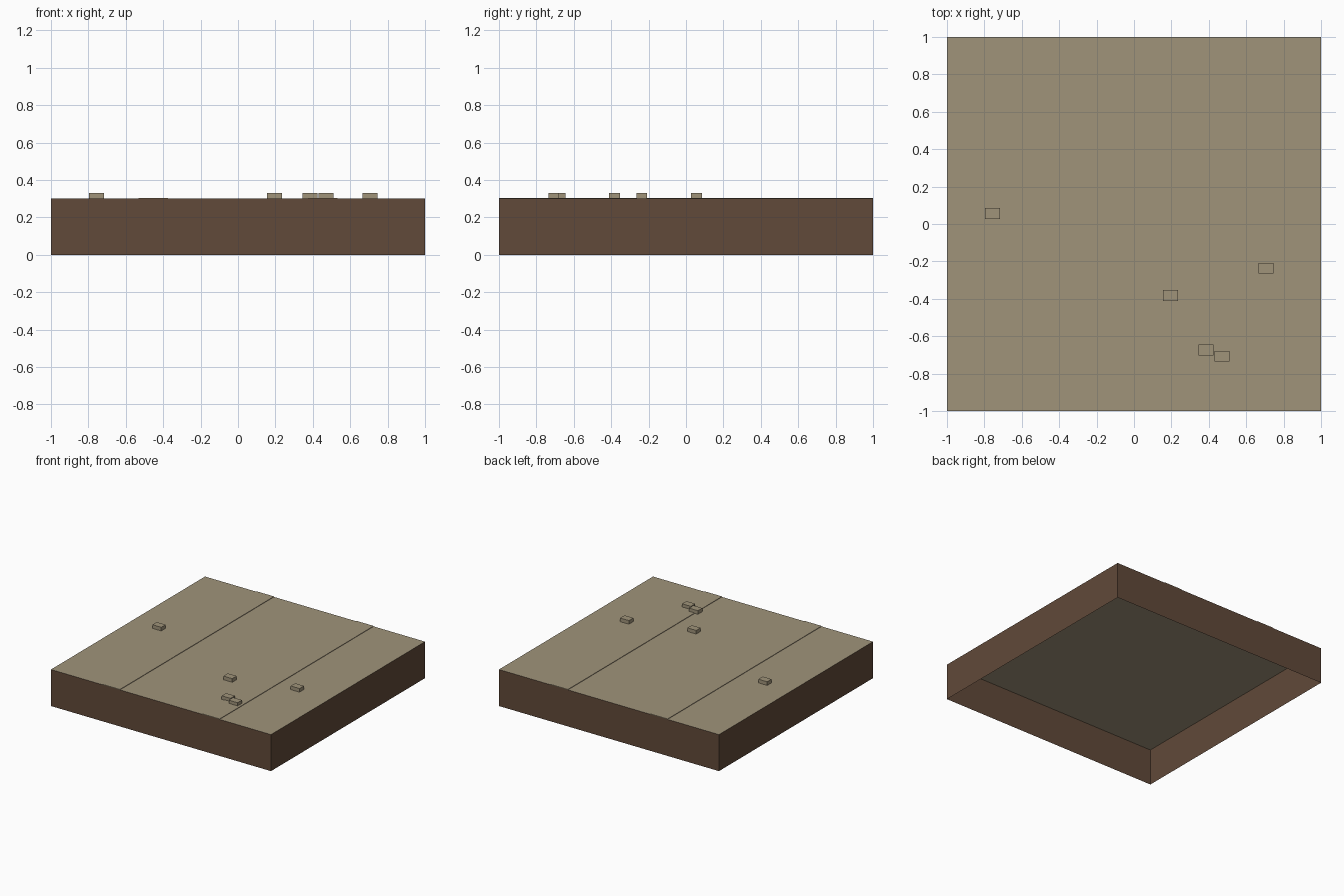
import bpy
import bmesh
from mathutils import Matrix

default = bpy.data.objects.get("Cube")
if default:
    bpy.data.objects.remove(default, do_unlink=True)


def make_material(name, color):
    mat = bpy.data.materials.new(name)
    mat.use_nodes = True
    mat.diffuse_color = color
    mat.node_tree.nodes["Principled BSDF"].inputs["Base Color"].default_value = color
    return mat


sand = make_material("dusty sand", (0.352, 0.296, 0.195, 1))
earth = make_material("brown earth", (0.120, 0.067, 0.041, 1))


def open_box(name, center, size, bottom, mats):
    """Box without a bottom face; the last material goes on the side walls."""
    bm = bmesh.new()
    place = Matrix.Translation((center[0], center[1], bottom + size[2] / 2))
    bmesh.ops.create_cube(bm, size=1, matrix=place @ Matrix.Diagonal((*size, 1)))
    bm.normal_update()
    under = [f for f in bm.faces if f.normal.z < -0.5]
    bmesh.ops.delete(bm, geom=under, context="FACES")
    for face in bm.faces:
        face.material_index = 0 if face.normal.z > 0.5 else len(mats) - 1
    mesh = bpy.data.meshes.new(name)
    bm.to_mesh(mesh)
    bm.free()
    for mat in mats:
        mesh.materials.append(mat)
    obj = bpy.data.objects.new(name, mesh)
    bpy.context.collection.objects.link(obj)
    return obj


TOP = 0.30

# Ground slab: sandy top, earth walls, hollow underneath
open_box("ground_slab", (0, 0), (2, 2, TOP), 0, [sand, earth])

# Two slightly raised wheel tracks running front to back
for side, x in (("right", -0.453), ("left", 0.453)):
    open_box(f"{side}_wheel_track", (x, 0), (0.16, 2, 0.004), TOP, [sand])

# Scattered stones
stones = [(-0.757, 0.056), (0.195, -0.382), (0.705, -0.237),
          (0.384, -0.674), (0.471, -0.707)]
for i, spot in enumerate(stones, 1):
    open_box(f"stone_{i}", spot, (0.08, 0.057, 0.03), TOP, [sand])
